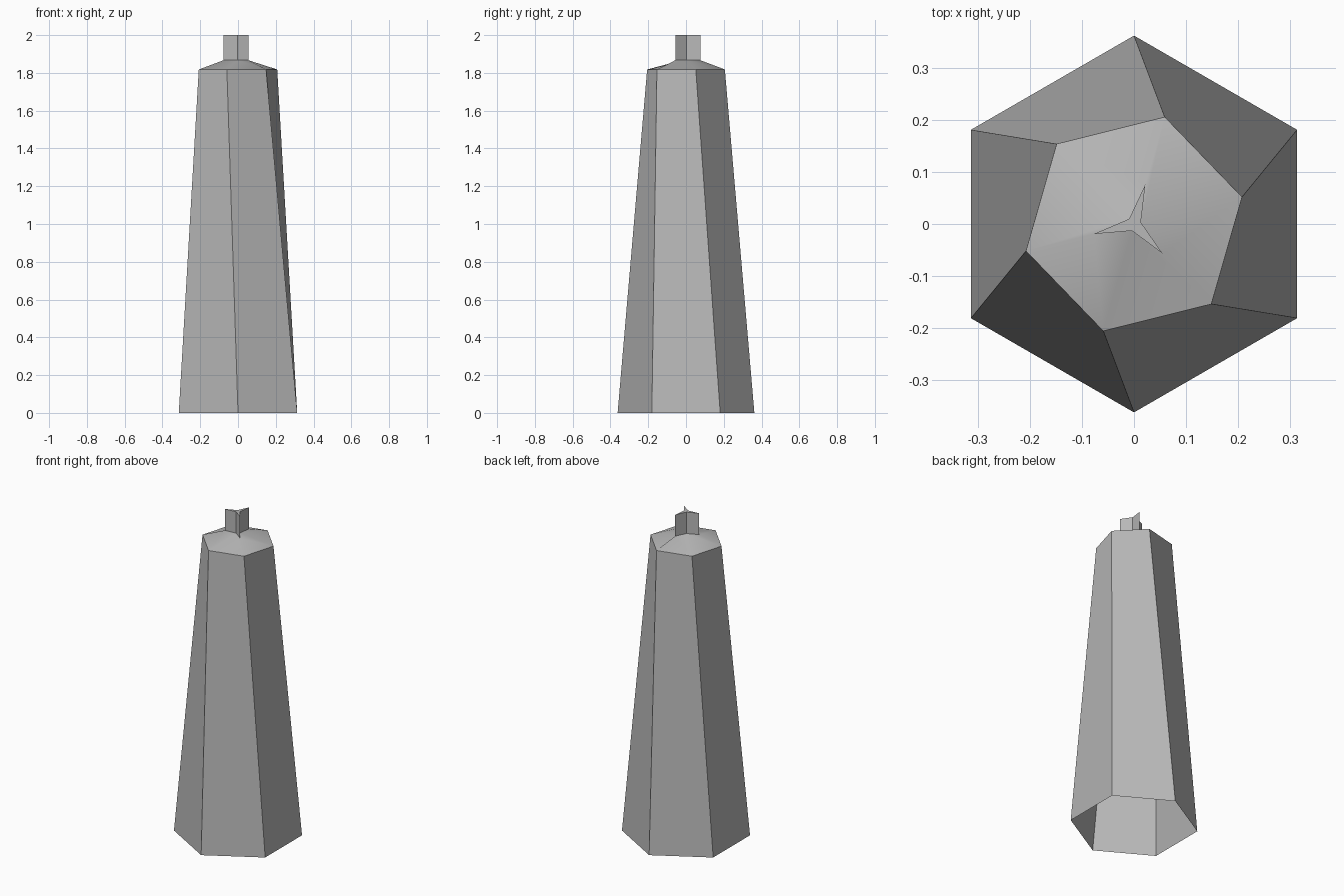
import bpy
from math import cos, sin, radians

if "Cube" in bpy.data.objects:
    bpy.data.objects.remove(bpy.data.objects["Cube"])

grey = bpy.data.materials.new("dark_grey")
grey.diffuse_color = (0.48, 0.48, 0.48, 1)
grey.use_nodes = True
grey.node_tree.nodes["Principled BSDF"].inputs["Base Color"].default_value = grey.diffuse_color


def ring(radii, z, turn):
    """Six points around z, alternating between the given radii."""
    return [(radii[k % 2] * cos(radians(turn + 60 * k)),
             radii[k % 2] * sin(radians(turn + 60 * k)), z) for k in range(6)]


def loft(name, lower, upper, close_top=False, smooth=False):
    """Six-sided shell between two rings, open below."""
    # each quad starts at its upper left corner's neighbour to set its fold
    faces = [((k + 1) % 6, 6 + (k + 1) % 6, 6 + k, k) for k in range(6)]
    if close_top:
        faces.append(tuple(range(6, 12)))
    mesh = bpy.data.meshes.new(name)
    mesh.from_pydata(lower + upper, [], faces)
    for p in mesh.polygons:
        p.use_smooth = smooth
    mesh.materials.append(grey)
    mesh.update()
    obj = bpy.data.objects.new(name, mesh)
    bpy.context.collection.objects.link(obj)
    return obj


TWIST = 14
base = ring((0.362, 0.362), 0, 30)
shoulder = ring((0.214, 0.214), 1.818, TWIST)
star_low = ring((0.0135, 0.079), 1.867, TWIST)
star_top = ring((0.0135, 0.079), 2.0, TWIST)

# Tapered, slightly twisted body, open underneath
loft("tapered_body", base, shoulder)
# Shallow sloping cap
loft("sloping_cap", shoulder, star_low, smooth=True)
# Three-pointed star stem
loft("star_stem", star_low, star_top, close_top=True)
